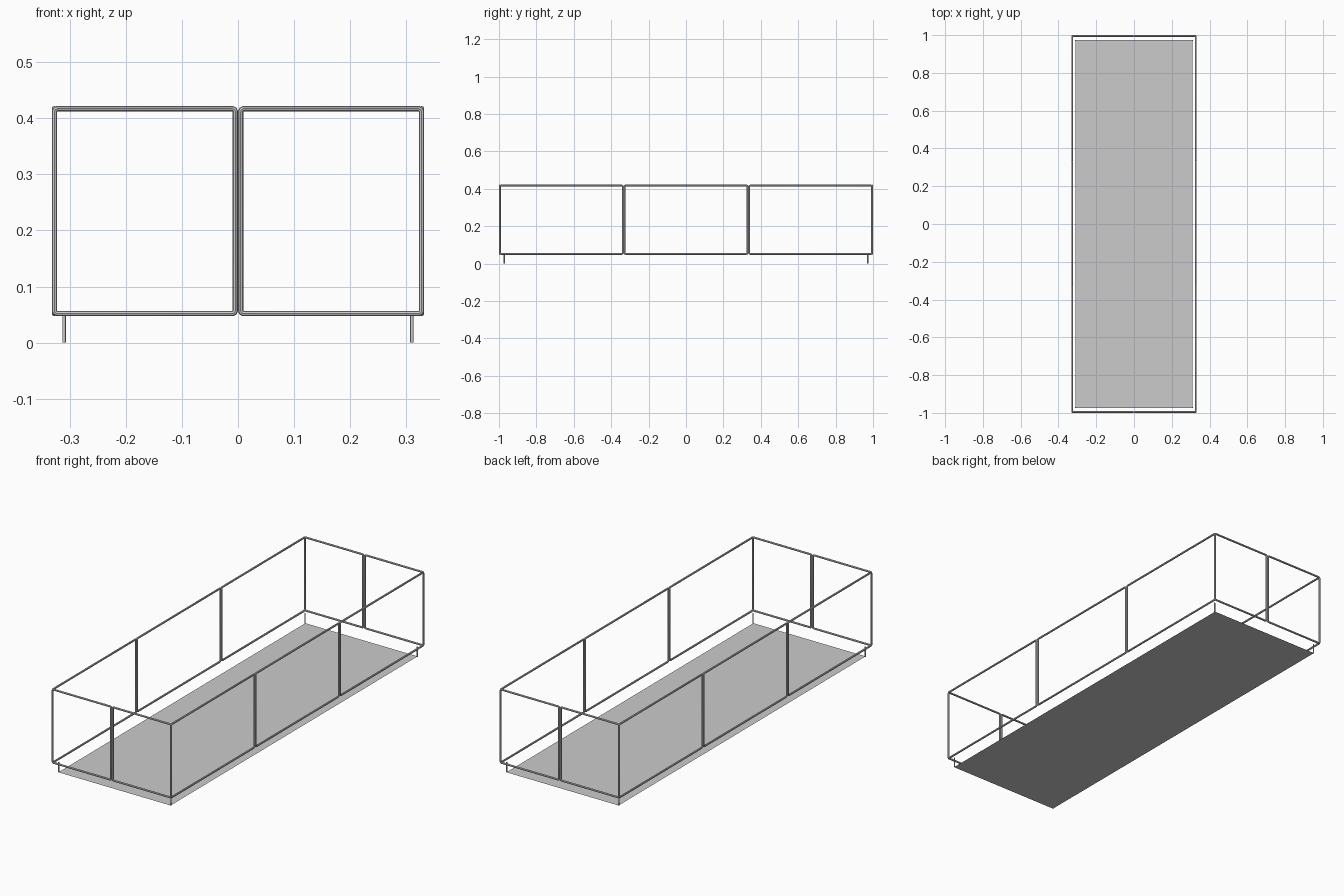
import bpy
from math import cos, sin, pi
from mathutils import Vector

if "Cube" in bpy.data.objects:
    bpy.data.objects.remove(bpy.data.objects["Cube"])

R = 0.0048                 # tube radius
HX, HY = 0.332, 1.0        # outer half sizes
Z0, Z1 = 0.047, 0.422      # frame bottom and top
FX, FY = 0.31, 0.975       # floor half sizes


def frame(name, axis, a, b, offset):
    """Rectangular tube frame from a to b along an axis, with small bent corners."""
    a, b, lo, hi = a + R, b - R, Z0 + R, Z1 - R
    r = 0.005
    pts = []
    corners = [(b - r, hi - r, 0), (a + r, hi - r, 1), (a + r, lo + r, 2), (b - r, lo + r, 3)]
    for u, z, q in corners:
        for i in range(3):
            t = (q + i / 2) * pi / 2
            p, h = u + r * cos(t), z + r * sin(t)
            pts.append((p, offset, h) if axis == 'x' else (offset, p, h))
    cu = bpy.data.curves.new(name, 'CURVE')
    cu.dimensions = '3D'
    cu.bevel_depth = R
    cu.bevel_resolution = 2
    sp = cu.splines.new('POLY')
    sp.points.add(len(pts) - 1)
    for sp_pt, p in zip(sp.points, pts):
        sp_pt.co = (*p, 1)
    sp.use_cyclic_u = True
    ob = bpy.data.objects.new(name, cu)
    bpy.context.collection.objects.link(ob)
    bpy.ops.object.select_all(action='DESELECT')
    ob.select_set(True)
    bpy.context.view_layer.objects.active = ob
    bpy.ops.object.convert(target='MESH')
    bpy.ops.object.shade_smooth_by_angle()


# End frames: two panels each
for side, s in (("front", -1), ("back", 1)):
    for i in range(2):
        frame(f"{side}_frame_{i + 1}", 'x', -HX + i * HX, -HX + (i + 1) * HX, s * (HY - R))

# Side frames: three panels each
w = 2 * HY / 3
for side, s in (("left", -1), ("right", 1)):
    for i in range(3):
        frame(f"{side}_frame_{i + 1}", 'y', -HY + i * w, -HY + (i + 1) * w, s * (HX - R))

# Thin corner legs
for sx in (-1, 1):
    for sy in (-1, 1):
        bpy.ops.mesh.primitive_cylinder_add(vertices=12, radius=0.003, depth=0.05,
                                            location=(sx * FX, sy * (FY - 0.003), 0.025))
        bpy.context.object.name = f"{'front' if sy < 0 else 'back'}_{'left' if sx < 0 else 'right'}_leg"
        bpy.ops.object.shade_smooth_by_angle()

# Flat floor sheet
bpy.ops.mesh.primitive_plane_add(size=2, location=(0, 0, 0))
floor = bpy.context.object
floor.name = "floor_sheet"
floor.scale = (FX, FY, 1)
bpy.ops.object.transform_apply(location=False, rotation=False, scale=True)
